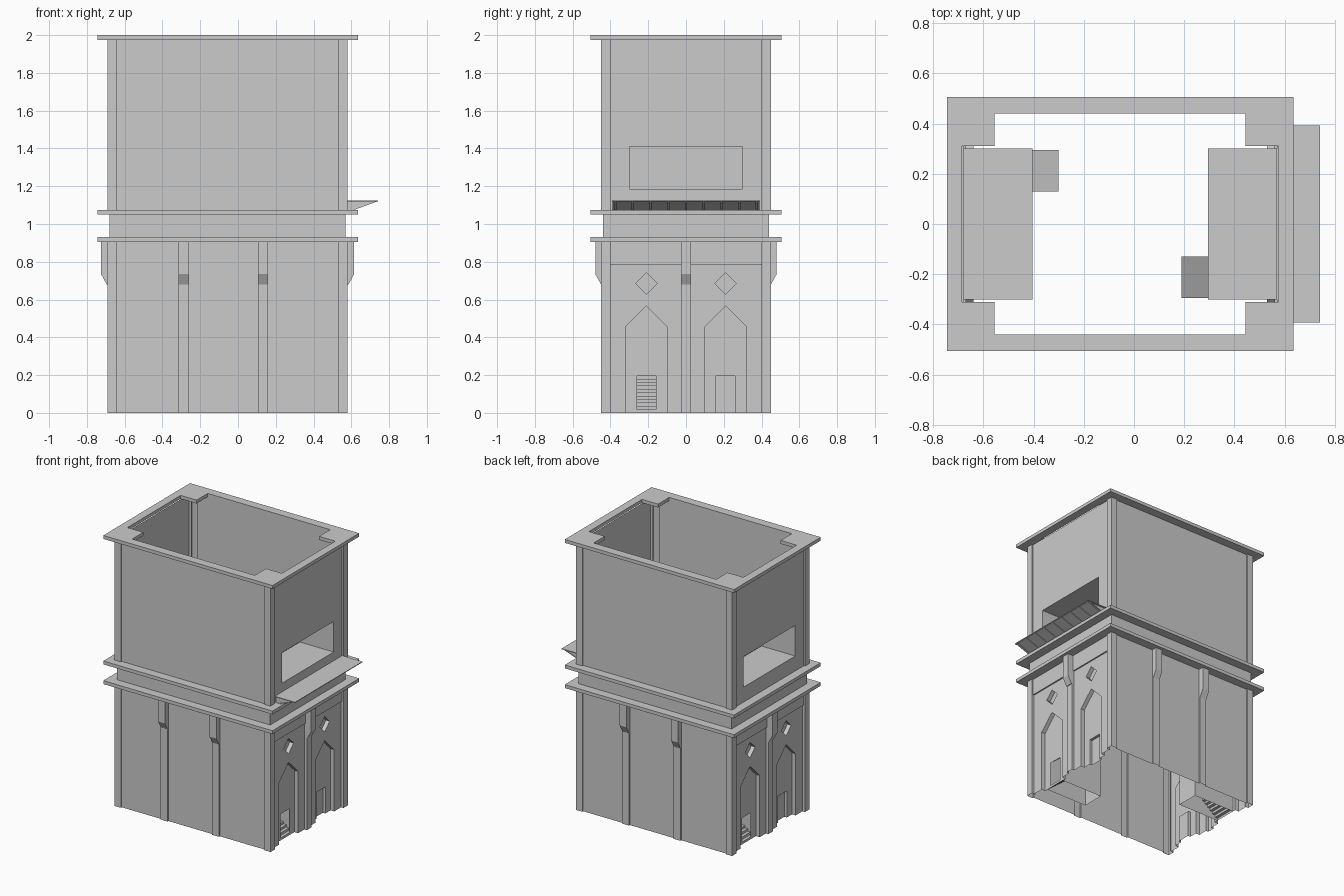
import bpy, bmesh
from math import pi
from mathutils import Matrix, Vector

if "Cube" in bpy.data.objects:
    bpy.data.objects.remove(bpy.data.objects["Cube"])

CX = -0.055   # centre of the tower plan; everything is built around it


def strip(bm, a, b, closed=False):
    """Quads between two matching point rows."""
    n = len(a)
    for i in range(n if closed else n - 1):
        j = (i + 1) % n
        bm.faces.new([bm.verts.new(p) for p in (a[i], a[j], b[j], b[i])])


def fill(bm, loops, normal):
    """Flat face with optional holes: first loop outside, others holes."""
    edges = []
    for loop in loops:
        vs = [bm.verts.new(p) for p in loop]
        edges += [bm.edges.new((vs[i], vs[(i + 1) % len(vs)])) for i in range(len(vs))]
    bmesh.ops.triangle_fill(bm, edges=edges, use_beauty=True, use_dissolve=False, normal=normal)


def finish(name, bm, twin=True):
    """Weld, add the half-turn copy for the opposite side, make the object."""
    bmesh.ops.remove_doubles(bm, verts=bm.verts[:], dist=1e-5)
    bmesh.ops.recalc_face_normals(bm, faces=bm.faces[:])
    if twin:
        d = bmesh.ops.duplicate(bm, geom=bm.verts[:] + bm.edges[:] + bm.faces[:])
        vs = [g for g in d["geom"] if isinstance(g, bmesh.types.BMVert)]
        bmesh.ops.rotate(bm, verts=vs, cent=(0, 0, 0), matrix=Matrix.Rotation(pi, 3, 'Z'))
    bmesh.ops.translate(bm, verts=bm.verts[:], vec=(CX, 0, 0))
    me = bpy.data.meshes.new(name)
    bm.to_mesh(me)
    bm.free()
    ob = bpy.data.objects.new(name, me)
    bpy.context.collection.objects.link(ob)
    return ob


def at_z(pts, z):
    return [(x, y, z) for x, y in pts]


def at_x(pts, x):
    return [(x, y, z) for y, z in pts]


def rect(a, b):
    return [(-a, -b), (a, -b), (a, b), (-a, b)]


def prism(bm, pts, place):
    """Solid from a profile; place(p, side) maps a profile point to 3D."""
    a, b = [place(p, 0) for p in pts], [place(p, 1) for p in pts]
    strip(bm, a, b, True)
    for s in (a, b):
        bm.faces.new([bm.verts.new(p) for p in s])


# cornices: flat rings, the top one with corner plates
def cornice(name, inner, z0, z1):
    bm = bmesh.new()
    outer = rect(0.69, 0.505)
    for z in (z0, z1):
        fill(bm, [at_z(outer, z), at_z(inner, z)], Vector((0, 0, 1)))
    for loop in (outer, inner):
        strip(bm, at_z(loop, z0), at_z(loop, z1), True)
    finish(name, bm, False)


q = [(0.63, 0.31), (0.50, 0.31), (0.50, 0.44)]
cross = (q + [(-x, y) for x, y in q[::-1]] + [(-x, -y) for x, y in q]
         + [(x, -y) for x, y in q[::-1]])
cornice("top_cornice", cross, 1.975, 2.0)
cornice("middle_cornice", rect(0.625, 0.44), 1.05, 1.075)
cornice("lower_cornice", rect(0.625, 0.44), 0.905, 0.93)

# neck band between the two cornices
bm = bmesh.new()
strip(bm, at_z(rect(0.625, 0.44), 0.93), at_z(rect(0.625, 0.44), 1.05), True)
finish("neck_band", bm, False)

# long walls with corner posts (and pilasters below)
PIL = [(0.16, 0.215), (-0.26, -0.205)]


def long_wall(name, z0, z1, pilasters):
    pts = [(0.605, -0.40), (0.635, -0.40), (0.635, -0.45), (0.585, -0.45), (0.585, -0.44)]
    for a, b in pilasters:
        pts += [(b, -0.44), (b, -0.45), (a, -0.45), (a, -0.44)]
    pts += [(-0.585, -0.44), (-0.585, -0.45), (-0.635, -0.45), (-0.635, -0.40), (-0.605, -0.40)]
    bm = bmesh.new()
    strip(bm, at_z(pts, z0), at_z(pts, z1))
    finish(name, bm)


long_wall("upper_long_walls", 1.075, 1.975, [])
long_wall("lower_long_walls", 0, 0.905, PIL)

# corbels at the pilaster heads
CORBEL = [(0, 0.905), (0.04, 0.905), (0.04, 0.735), (0.01, 0.68), (0, 0.68)]
bm = bmesh.new()
for a, b in PIL:
    prism(bm, CORBEL, lambda p, s: ((a, b)[s], -0.44 - p[0], p[1]))
prism(bm, CORBEL, lambda p, s: (0.63 + p[0], (-0.0275, 0.0275)[s], p[1]))
finish("corbels", bm)

# upper end walls with a deep window recess
bm = bmesh.new()
wall = [(-0.40, 1.075), (0.40, 1.075), (0.40, 1.975), (-0.40, 1.975)]
win = [(-0.30, 1.185), (0.30, 1.185), (0.30, 1.41), (-0.30, 1.41)]
X = Vector((1, 0, 0))
fill(bm, [at_x(wall, 0.625), at_x(win, 0.625)], X)
strip(bm, at_x(win, 0.625), at_x(win, 0.35), True)
fill(bm, [at_x(win, 0.35)], X)
finish("upper_end_walls", bm)

# lower end walls: recessed panels, pointed niches, diamonds, doors
F, P, N, D = 0.625, 0.615, 0.585, 0.565     # depth layers
bm = bmesh.new()
for s in (-1, 1):
    def m(pts):
        return [(s * y, z) for y, z in pts]
    arch = m([(0.10, 0), (0.10, 0.455), (0.21, 0.565), (0.32, 0.455), (0.32, 0)])
    door = m([(0.16, 0), (0.16, 0.195), (0.26, 0.195), (0.26, 0)])
    diamond = m([(0.21, 0.628), (0.267, 0.685), (0.21, 0.742), (0.153, 0.685)])
    panel = m([(0.0275, 0)]) + arch + m([(0.40, 0), (0.40, 0.785), (0.0275, 0.785)])
    fill(bm, [at_x(panel, P), at_x(diamond, P)], X)
    strip(bm, at_x(diamond, P), at_x(diamond, N), True)
    fill(bm, [at_x(diamond, N)], X)
    strip(bm, at_x(arch, P), at_x(arch, N))
    fill(bm, [at_x(arch[:1] + door + arch[:0:-1], N)], X)
    if s > 0:                                # blind door
        strip(bm, at_x(door, N), at_x(door, D))
        fill(bm, [at_x(door, D)], X)
    lip = m([(0.0275, 0.785), (0.40, 0.785)])
    strip(bm, at_x(lip, P), at_x(lip, F))
    strip(bm, at_x(lip, F), at_x(m([(0.0275, 0.905), (0.40, 0.905)]), F))
plan = [(P, -0.0275), (0.635, -0.0275), (0.635, 0.0275), (P, 0.0275)]
strip(bm, at_z(plan, 0), at_z(plan, 0.905))  # centre pilaster
finish("lower_end_walls", bm)

# stair passages behind the open doors
bm = bmesh.new()
n, rise, x0, x1 = 15, 0.018, N, 0.245
run = (x0 - x1) / n
steps = [(x0, 0)]
for i in range(n):
    steps += [(x0 - i * run, (i + 1) * rise), (x0 - (i + 1) * run, (i + 1) * rise)]
top = n * rise + 0.2
roof = [(x1, 0), (x1, top), (x0, 0.2)]
ya, yb = -0.295, -0.13
for prof in (steps, roof):
    strip(bm, [(x, ya, z) for x, z in prof], [(x, yb, z) for x, z in prof])
for y in (ya, yb):
    bm.faces.new([bm.verts.new((x, y, z)) for x, z in [(x0, 0)] + roof])
finish("stair_passages", bm)

# awning on one end, with ribs below
bm = bmesh.new()
tri = [(0.63, 1.12), (0.795, 1.12), (0.67, 1.075), (0.63, 1.075)]
inner = [(0.63, 1.125), (0.795, 1.125), (0.795, 1.12), (0.63, 1.12)]
prism(bm, inner, lambda p, s: (p[0], (-0.393, 0.393)[s], p[1]))
slope = [(0.78, 1.12), (0.655, 1.075)]
strip(bm, [(x, -0.39, z) for x, z in slope], [(x, 0.39, z) for x, z in slope])
for i in range(9):
    y = -0.375 + i * 0.75 / 8
    prism(bm, tri, lambda p, s: (p[0], y + (-0.006, 0.006)[s], p[1]))
finish("awning", bm, False)
